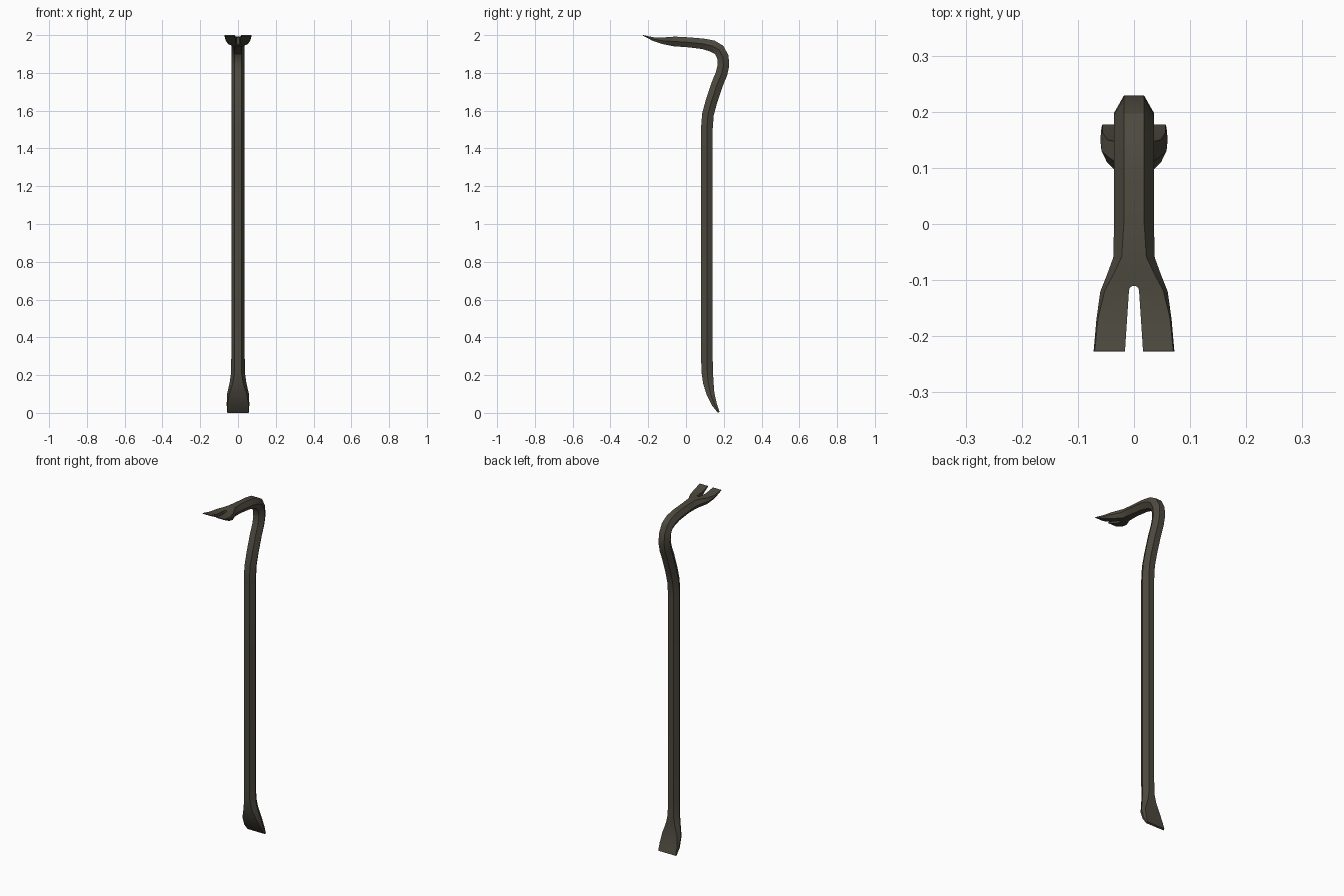
import bpy, bmesh, math
from mathutils import Vector

if "Cube" in bpy.data.objects:
    bpy.data.objects.remove(bpy.data.objects["Cube"])

steel = bpy.data.materials.new("dark steel")
steel.diffuse_color = (0.075, 0.067, 0.050, 1)
steel.use_nodes = True
steel.node_tree.nodes["Principled BSDF"].inputs["Base Color"].default_value = steel.diffuse_color


def make_object(name, bm):
    bmesh.ops.recalc_face_normals(bm, faces=bm.faces)
    mesh = bpy.data.meshes.new(name)
    bm.to_mesh(mesh)
    bm.free()
    mesh.materials.append(steel)
    obj = bpy.data.objects.new(name, mesh)
    bpy.context.collection.objects.link(obj)
    return obj


# Bar stations: y, z, half width, half width of flat, half thickness
HEX = (0.0355, 0.018, 0.031)
chisel = [(0.173, 0.003, 0.058, 0.056, 0.005), (0.150, 0.045, 0.060, 0.056, 0.014),
          (0.130, 0.10, 0.058, 0.048, 0.021), (0.118, 0.16, 0.044, 0.028, 0.028),
          (0.113, 0.21, 0.037, 0.019, 0.030)]
path = [(0.11, 0.30), (0.11, 1.50), (0.116, 1.58), (0.135, 1.65), (0.165, 1.74),
        (0.188, 1.795), (0.198, 1.84), (0.195, 1.885), (0.175, 1.922), (0.14, 1.942)]
claw = [(0.09, 1.954, 0.0355, 0.018, 0.028), (0.0, 1.963, 0.0355, 0.018, 0.026),
        (-0.06, 1.966, 0.037, 0.022, 0.026), (-0.09, 1.968, 0.048, 0.036, 0.022),
        (-0.12, 1.970, 0.060, 0.052, 0.018), (-0.17, 1.978, 0.067, 0.064, 0.010),
        (-0.227, 1.998, 0.072, 0.070, 0.002)]
stations = chisel + [p + HEX for p in path] + claw

# Hexagonal bar lofted along the bent path
bm = bmesh.new()
rings = []
for i, (y, z, w, f, t) in enumerate(stations):
    a, b = stations[max(i - 1, 0)], stations[min(i + 1, len(stations) - 1)]
    before = Vector((0, y - a[0], z - a[1])).normalized()
    after = Vector((0, b[0] - y, b[1] - z)).normalized()
    tangent = (before + after).normalized()
    normal = Vector((0, tangent.z, -tangent.y))
    section = [(w, 0), (f, t), (-f, t), (-w, 0), (-f, -t), (f, -t)]
    rings.append([bm.verts.new(Vector((x, y, z)) + normal * n) for x, n in section])
for r0, r1 in zip(rings, rings[1:]):
    for k in range(6):
        j = (k + 1) % 6
        bm.faces.new((r0[k], r0[j], r1[j], r1[k]))
bm.faces.new(rings[0])
bm.faces.new(rings[-1])
bar = make_object("crowbar", bm)

# Tapered, round-ended cutter for the nail slot
bm = bmesh.new()
outline = [(-0.021, -0.30), (-0.016, -0.225)]
outline += [(-0.009 * math.cos(math.pi * k / 8), -0.119 + 0.009 * math.sin(math.pi * k / 8))
            for k in range(9)]
outline += [(0.016, -0.225), (0.021, -0.30)]
face = bm.faces.new([bm.verts.new((x, y, 1.85)) for x, y in outline])
new = bmesh.ops.extrude_face_region(bm, geom=[face])["geom"]
bmesh.ops.translate(bm, vec=(0, 0, 0.3), verts=[v for v in new if isinstance(v, bmesh.types.BMVert)])
cutter = make_object("slot_cutter", bm)
cutter.hide_render = True

# Cut the slot and shade
bpy.context.view_layer.objects.active = bar
bar.select_set(True)
mod = bar.modifiers.new("nail_slot", 'BOOLEAN')
mod.operation = 'DIFFERENCE'
mod.solver = 'EXACT'
mod.object = cutter
bpy.ops.object.modifier_apply(modifier=mod.name)
bpy.data.objects.remove(cutter, do_unlink=True)
bpy.ops.object.shade_smooth_by_angle(angle=math.radians(28))
